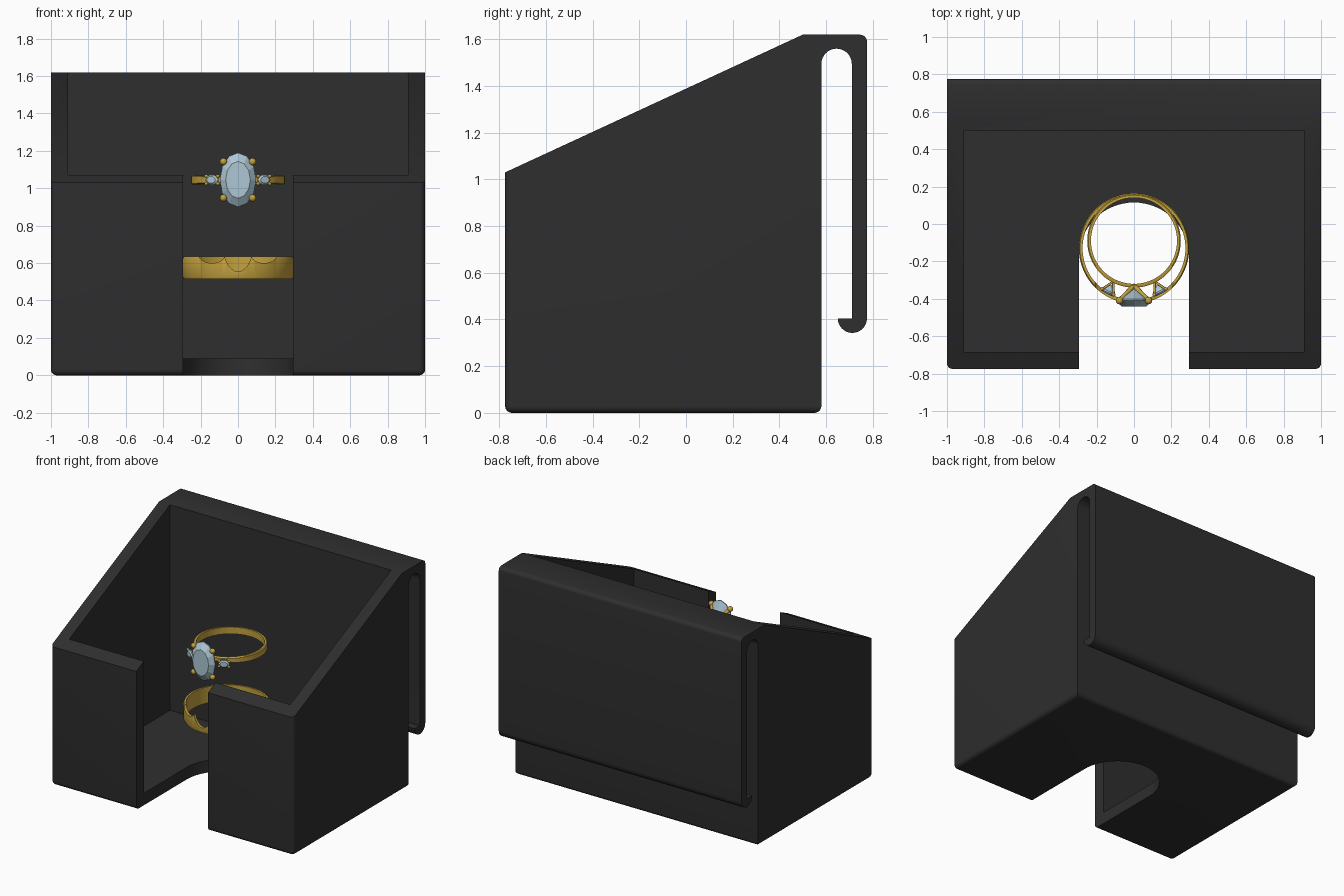
import bpy, bmesh
from math import sin, cos, pi, radians
from mathutils import Matrix, Vector

cube = bpy.data.objects.get("Cube")
if cube:
    bpy.data.objects.remove(cube, do_unlink=True)


def material(name, rgb, roughness=0.6):
    m = bpy.data.materials.new(name)
    m.use_nodes = True
    m.diffuse_color = (*rgb, 1)
    node = m.node_tree.nodes["Principled BSDF"]
    node.inputs["Base Color"].default_value = (*rgb, 1)
    node.inputs["Roughness"].default_value = roughness
    return m


BLACK = material("black plastic", (0.028, 0.028, 0.028))
GOLD = material("gold", (0.55, 0.36, 0.05))
GEM = material("pale blue gem", (0.42, 0.57, 0.66))


def finish(bm, name, mat=None):
    bmesh.ops.recalc_face_normals(bm, faces=bm.faces)
    mesh = bpy.data.meshes.new(name)
    bm.to_mesh(mesh)
    bm.free()
    ob = bpy.data.objects.new(name, mesh)
    bpy.context.collection.objects.link(ob)
    if mat:
        mesh.materials.append(mat)
    return ob


def smooth(ob, angle=35):
    bpy.ops.object.select_all(action="DESELECT")
    ob.select_set(True)
    bpy.context.view_layer.objects.active = ob
    bpy.ops.object.shade_smooth_by_angle(angle=radians(angle))


def arc(cx, cy, rx, ry, start, end, n=12):
    return [(cx + rx * cos(radians(start + (end - start) * i / n)),
             cy + ry * sin(radians(start + (end - start) * i / n))) for i in range(n + 1)]


def prism(points, to_3d, offset):
    """Extrude a flat outline, placed in space by to_3d."""
    bm = bmesh.new()
    face = bm.faces.new([bm.verts.new(to_3d(*p)) for p in points])
    top = bmesh.ops.extrude_face_region(bm, geom=[face])["geom"]
    bmesh.ops.translate(bm, vec=offset,
                        verts=[v for v in top if isinstance(v, bmesh.types.BMVert)])
    return bm


def cut(ob, cutter):
    cutter.hide_render = True
    mod = ob.modifiers.new("cut", "BOOLEAN")
    mod.operation, mod.solver, mod.object = "DIFFERENCE", "EXACT", cutter
    bpy.context.view_layer.objects.active = ob
    bpy.ops.object.modifier_apply(modifier=mod.name)
    bpy.data.objects.remove(cutter, do_unlink=True)


# Case: side profile with sloped top and hooked belt clip, extruded across x
FRONT, BACK = -0.775, 0.58
profile = [(FRONT, 0), (BACK, 0)]
profile += arc(0.645, 1.495, 0.065, 0.065, 180, 0, 16)      # slot behind the case
profile += [(0.71, 0.405)]
profile += arc(0.7125, 0.405, 0.0625, 0.0625, 180, 360, 16)  # hook
profile += arc(0.745, 1.59, 0.03, 0.03, 0, 90, 6)
profile += [(0.5, 1.62), (FRONT, 1.03)]
bm = prism(profile, lambda y, z: (-1, y, z), (2, 0, 0))
rounded = [e for e in bm.edges
           if all(v.co.z < 0.001 for v in e.verts)
           or (all(v.co.y < FRONT + 0.001 for v in e.verts)
               and abs(e.verts[0].co.x - e.verts[1].co.x) < 0.001)]
bmesh.ops.bevel(bm, geom=rounded, offset=0.03, segments=5, profile=0.5, affect="EDGES")
case = finish(bm, "case_with_clip", BLACK)

# Hollow interior
room = [(-0.91, -0.685), (0.91, -0.685), (0.91, 0.5), (-0.91, 0.5)]
cut(case, finish(prism(room, lambda x, y: (x, y, 0.09), (0, 0, 2)), "room_cutter"))
# Front opening, ending in a half round in the floor
opening = [(-0.295, -1), (0.295, -1)] + arc(0, -0.18, 0.295, 0.295, 0, 180, 32)
cut(case, finish(prism(opening, lambda x, y: (x, y, -0.1), (0, 0, 1.5)), "opening_cutter"))
smooth(case)


def ring(name, y, z, r_in, r_out, half_height, taper=0.0):
    """Ring around z; taper lowers its height toward the front."""
    bm = bmesh.new()
    e = 0.8 * half_height
    section = [(r_in, -half_height), (r_out - 0.006, -half_height), (r_out, -e),
               (r_out, e), (r_out - 0.006, half_height), (r_in, half_height)]
    verts = [bm.verts.new((r, 0, h)) for r, h in section]
    edges = [bm.edges.new((verts[i - 1], verts[i])) for i in range(len(verts))]
    bmesh.ops.spin(bm, geom=verts + edges, cent=(0, 0, 0), axis=(0, 0, 1),
                   angle=2 * pi, steps=96, use_duplicate=False)
    bmesh.ops.remove_doubles(bm, verts=bm.verts, dist=0.0001)
    for v in bm.verts:
        frontness = max(0, -v.co.y / r_out)
        v.co.z *= 1 - taper * frontness ** 2
        v.co += Vector((0, y, z))
    return finish(bm, name, GOLD)


# Lower band with scalloped front edge
band = ring("wedding_band", -0.13, 0.575, 0.275, 0.295, 0.06)
for x, z, rx, rz in ((0, 0.70, 0.08, 0.145), (0.14, 0.645, 0.07, 0.045),
                     (-0.14, 0.645, 0.07, 0.045)):
    scallop = arc(x, z, rx, rz, 0, 360, 32)[:-1]
    cut(band, finish(prism(scallop, lambda a, b: (a, -0.6, b), (0, 0.4, 0)), "scallop_cutter"))
smooth(band)

# Upper ring
RING_Y, RING_Z = -0.09, 1.045
shank = ring("gem_ring_shank", RING_Y, RING_Z, 0.23, 0.25, 0.025, taper=0.4)
smooth(shank)


def setting_frame(degrees):
    """Local x along the ring, y up, z outward."""
    a = radians(degrees)
    m = Matrix(((cos(a), 0, sin(a), 0), (sin(a), 0, -cos(a), RING_Y),
                (0, 1, 0, RING_Z), (0, 0, 0, 1)))
    return m


def gem(name, degrees, rx, ry, culet, girdle, table, n=12):
    bm = bmesh.new()
    loops = []
    for scale, w in ((1, girdle - 0.004), (1, girdle + 0.004), (0.68, table)):
        loops.append([bm.verts.new((x, y, w)) for x, y in
                      arc(0, 0, rx * scale, ry * scale, 0, 360, n)[:-1]])
    tip = bm.verts.new((0, 0, culet))
    for i in range(n):
        bm.faces.new((tip, loops[0][i - 1], loops[0][i]))
        for low, high in zip(loops, loops[1:]):
            bm.faces.new((low[i - 1], low[i], high[i], high[i - 1]))
    bm.faces.new(loops[-1])
    bm.transform(setting_frame(degrees))
    return finish(bm, name, GEM)


def prongs(name, degrees, px, py, base, tip, radius):
    """Four claws from the shank to the corners of a gem, with bead tips."""
    bm = bmesh.new()
    for sx in (-1, 1):
        for sy in (-1, 1):
            a, b = Vector((0, 0, base)), Vector((sx * px, sy * py, tip))
            turn = (b - a).to_track_quat("Z", "Y").to_matrix().to_4x4()
            bmesh.ops.create_cone(bm, cap_ends=True, segments=10, radius1=radius * 0.8,
                                  radius2=radius * 0.8, depth=(b - a).length,
                                  matrix=Matrix.Translation((a + b) / 2) @ turn)
            bmesh.ops.create_icosphere(bm, subdivisions=2, radius=radius * 1.25,
                                       matrix=Matrix.Translation(b))
    bm.transform(setting_frame(degrees))
    smooth(finish(bm, name, GOLD), 50)


# Oval centre gem and two small side gems
gem("centre_gem", 0, 0.097, 0.145, 0.25, 0.315, 0.35)
prongs("centre_prongs", 0, 0.078, 0.097, 0.24, 0.32, 0.016)
for side, angle in (("left", 27), ("right", -27)):
    gem(side + "_side_gem", angle, 0.038, 0.028, 0.265, 0.305, 0.318, 10)
    prongs(side + "_side_prongs", angle, 0.034, 0.02, 0.245, 0.306, 0.008)
